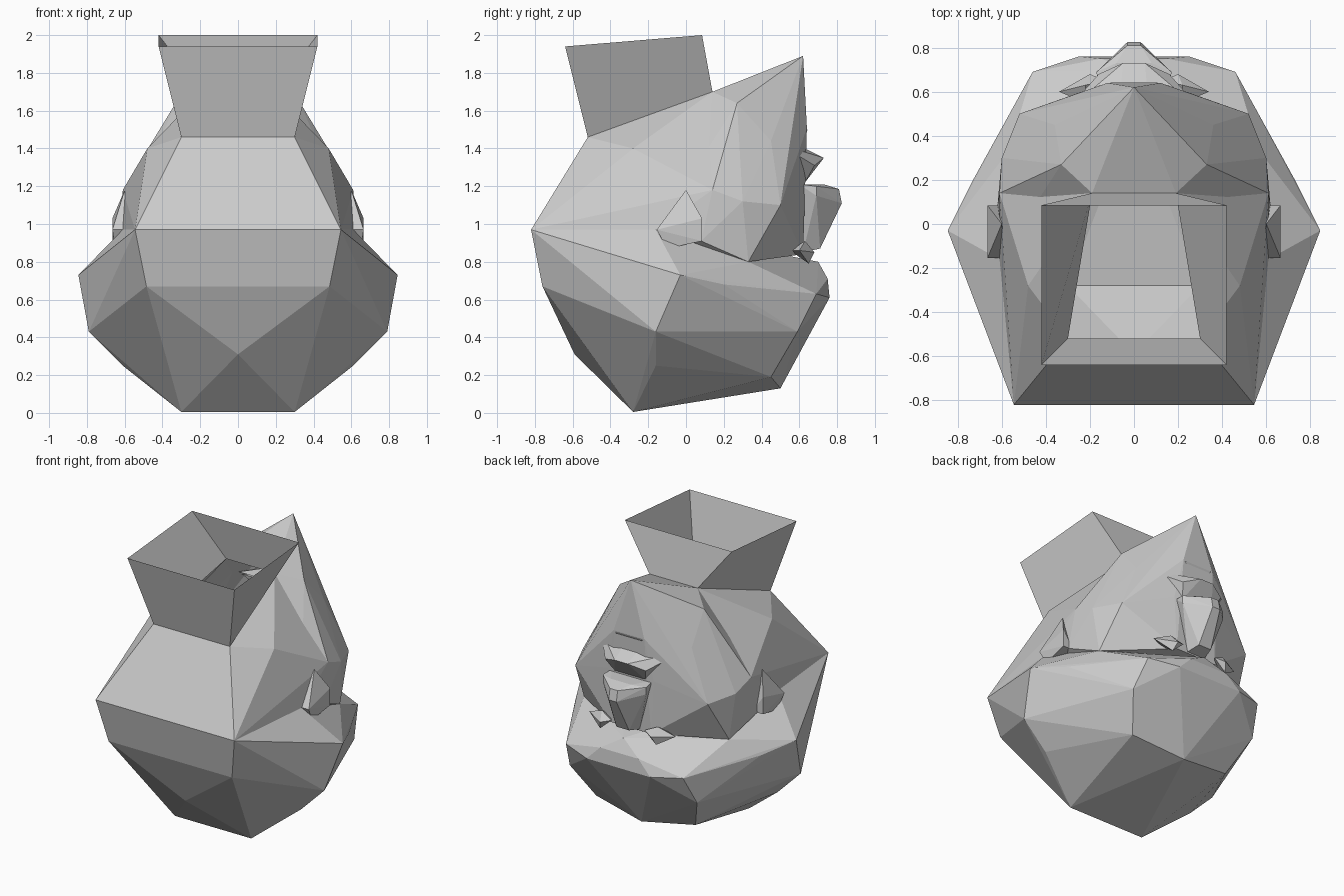
import bpy, bmesh

if "Cube" in bpy.data.objects:
    bpy.data.objects.remove(bpy.data.objects["Cube"])

# Low-poly upside-down head: neck opening at the top, face towards +y.


def link(name, bm):
    me = bpy.data.meshes.new(name)
    bmesh.ops.recalc_face_normals(bm, faces=bm.faces)
    bm.to_mesh(me)
    bm.free()
    ob = bpy.data.objects.new(name, me)
    bpy.context.scene.collection.objects.link(ob)
    return ob


def faceted(name, pts, sides=(1, -1)):
    """Faceted solid wrapped round the points on the given sides of x = 0."""
    bm = bmesh.new()
    for p in sorted({(s * x + 0.0, y, z) for x, y, z in pts for s in sides}):
        bm.verts.new(p)
    bmesh.ops.convex_hull(bm, input=bm.verts[:])
    bmesh.ops.delete(bm, geom=[v for v in bm.verts if not v.link_faces], context='VERTS')
    return link(name, bm)


# Points shared between parts
nape = (0.545, -0.82, 0.97)
neck_back = (0.30, -0.52, 1.46)
neck_front = (0.19, 0.14, 1.70)
ear_back = (0.61, -0.16, 0.97)
jaw_hinge = (0.61, 0.14, 1.18)
eye_corner = (0.57, 0.33, 0.80)

# Cranium with the brow shelf
cranium = faceted("cranium", [
    nape, ear_back, eye_corner,
    (0.485, -0.76, 0.67), (0, -0.59, 0.31), (0.30, -0.28, 0.005),
    (0.61, -0.16, 0.25), (0.79, -0.16, 0.43), (0.845, -0.03, 0.73),
    (0.73, 0.20, 0.68), (0.50, 0.59, 0.43), (0.39, 0.45, 0.19),
    (0, 0.50, 0.13), (0.46, 0.69, 0.63), (0.25, 0.76, 0.61),
    (0.15, 0.75, 0.71), (0, 0.70, 0.80)])

# Back of the head below the neck
back = faceted("back_of_head", [
    nape, neck_back, neck_front, ear_back, jaw_hinge,
    (0.48, -0.28, 1.40), (0.45, 0.10, 0.75), (0.40, -0.55, 0.70)])

# Face, cheeks and chin
face = faceted("face", [
    neck_front, jaw_hinge, ear_back, eye_corner,
    (0.33, 0.27, 1.64), (0, 0.62, 1.89), (0.12, 0.64, 1.51),
    (0.36, 0.45, 1.44), (0.60, 0.30, 1.12), (0.52, 0.50, 1.10),
    (0.18, 0.62, 1.22), (0.16, 0.62, 0.84), (0.62, 0.08, 0.91),
    (0.30, -0.10, 0.85)])

# Join the three masses into one skin
for part in (back, face):
    mod = cranium.modifiers.new("join", 'BOOLEAN')
    mod.operation = 'UNION'
    mod.solver = 'EXACT'
    mod.object = part
dg = bpy.context.evaluated_depsgraph_get()
skin = bpy.data.meshes.new_from_object(cranium.evaluated_get(dg))
cranium.modifiers.clear()
cranium.data = skin
cranium.name = "head"
for part in (back, face):
    bpy.data.objects.remove(part)

# Open the skin where the neck meets it
slope = (neck_front[2] - neck_back[2]) / (neck_front[1] - neck_back[1])
bm = bmesh.new()
bm.from_mesh(skin)
opening = [f for f in bm.faces
           if f.calc_center_median().y < 0.139 and
           all(abs(v.co.z - neck_back[2] - slope * (v.co.y - neck_back[1])) < 0.002
               for v in f.verts)]
bmesh.ops.delete(bm, geom=opening, context='FACES')
bm.to_mesh(skin)
bm.free()

# Flared open neck
bm = bmesh.new()
rings = []
for rear, front in ((neck_back, neck_front), ((0.42, -0.64, 1.94), (0.42, 0.085, 2.0))):
    corners = [rear, front, (-front[0], *front[1:]), (-rear[0], *rear[1:])]
    rings.append([bm.verts.new(c) for c in corners])
for i in range(4):
    j = (i + 1) % 4
    bm.faces.new((rings[0][i], rings[0][j], rings[1][j], rings[1][i]))
link("neck", bm)

# Nose
faceted("nose", [
    (0.05, 0.71, 0.87), (0.07, 0.62, 0.85), (0.03, 0.825, 1.11),
    (0.03, 0.81, 1.185), (0.08, 0.73, 1.21), (0.17, 0.69, 1.20),
    (0.17, 0.69, 1.15), (0.16, 0.60, 1.21)])

# Lips
faceted("upper_lip", [
    (0.05, 0.73, 1.35), (0.16, 0.68, 1.31), (0.12, 0.63, 1.22),
    (0.32, 0.50, 1.42), (0.06, 0.61, 1.41), (0.10, 0.52, 1.30)])
faceted("lower_lip", [
    (0.10, 0.645, 1.50), (0.08, 0.61, 1.43), (0.33, 0.48, 1.44), (0.10, 0.52, 1.52)])

# Ears and eyelids on both sides
for side, label in ((1, "right"), (-1, "left")):
    faceted(label + "_ear", [
        (0.665, -0.155, 0.97), (0.665, 0.085, 1.03), (0.665, 0.085, 0.91),
        (0.65, -0.10, 0.87), (0.60, 0.0, 1.18), (0.58, -0.155, 0.97),
        (0.58, 0.085, 0.91)], (side,))
    faceted(label + "_eyelid", [
        (0.13, 0.65, 0.87), (0.20, 0.68, 0.85), (0.34, 0.60, 0.86),
        (0.22, 0.65, 0.79), (0.22, 0.55, 0.86), (0.22, 0.63, 0.91)], (side,))
